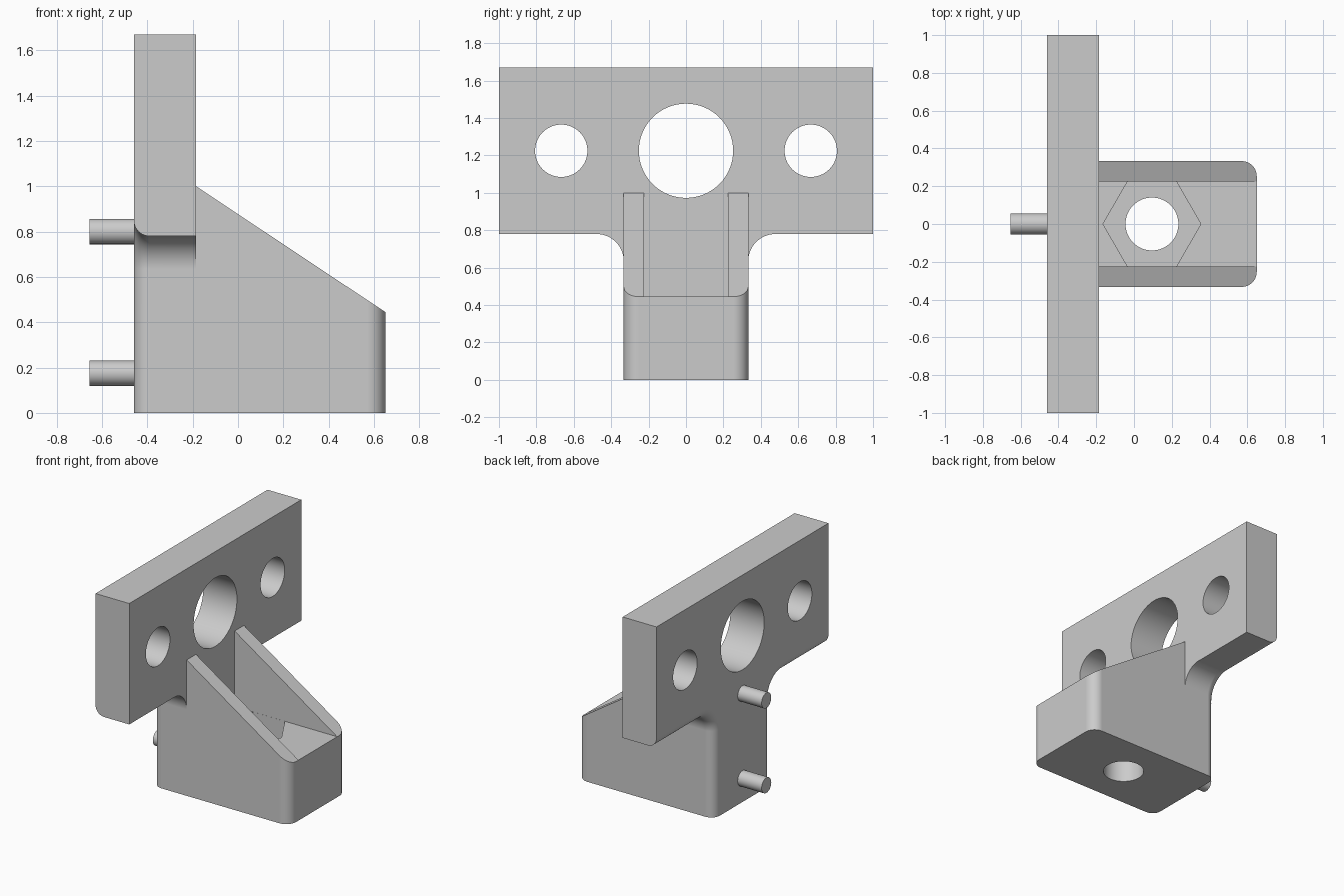
import bpy, bmesh
from math import sin, cos, pi, radians
from mathutils import Matrix, Vector

cube = bpy.data.objects.get("Cube")
if cube:
    bpy.data.objects.remove(cube, do_unlink=True)

grey = bpy.data.materials.new("light grey")
grey.use_nodes = True
grey.diffuse_color = (0.6, 0.6, 0.6, 1)
grey.node_tree.nodes["Principled BSDF"].inputs["Base Color"].default_value = (0.6, 0.6, 0.6, 1)


def prism(name, points, depth, round_edge=None, radius=0):
    """Extrude a closed outline of 3D points along depth; round the chosen edges."""
    bm = bmesh.new()
    face = bm.faces.new([bm.verts.new(p) for p in points])
    grown = bmesh.ops.extrude_face_region(bm, geom=[face])
    moved = [g for g in grown["geom"] if isinstance(g, bmesh.types.BMVert)]
    bmesh.ops.translate(bm, verts=moved, vec=depth)
    bmesh.ops.recalc_face_normals(bm, faces=bm.faces)
    if round_edge:
        edges = [e for e in bm.edges if round_edge(e.verts[0].co, e.verts[1].co)]
        bmesh.ops.bevel(bm, geom=edges, offset=radius, segments=10, profile=0.5,
                        affect='EDGES')
    mesh = bpy.data.meshes.new(name)
    bm.to_mesh(mesh)
    bm.free()
    mesh.materials.append(grey)
    obj = bpy.data.objects.new(name, mesh)
    bpy.context.collection.objects.link(obj)
    return obj


def cylinder(name, center, radius, length, axis, sides=64, turn=0):
    """Cylinder starting at center and running along axis (X or Z)."""
    ring = [(radius * cos(2 * pi * i / sides + turn), radius * sin(2 * pi * i / sides + turn))
            for i in range(sides)]
    c = Vector(center)
    if axis == 'X':
        return prism(name, [c + Vector((0, a, b)) for a, b in ring], (length, 0, 0))
    return prism(name, [c + Vector((a, b, 0)) for a, b in ring], (0, 0, length))


def combine(obj, other, operation):
    mod = obj.modifiers.new(operation, 'BOOLEAN')
    mod.operation, mod.solver, mod.object = operation, 'EXACT', other
    bpy.context.view_layer.objects.active = obj
    bpy.ops.object.modifier_apply(modifier=mod.name)
    bpy.data.objects.remove(other, do_unlink=True)


BACK, FACE, NOSE = -0.46, -0.185, 0.65
HALF, WALL, FLOOR, UNDER = 0.333, 0.225, 0.445, 0.78
FILLET = 0.145

# T-shaped back plate, with concave fillets under the arms
side = [(HALF, 0)]
for i in range(17):
    a = pi - i * pi / 32
    side.append((HALF + FILLET + FILLET * cos(a), UNDER - FILLET + FILLET * sin(a)))
side += [(1, UNDER), (1, 1.67)]
outline = side + [(-y, z) for y, z in reversed(side)]


def back_lower_edge(a, b):
    at_back = abs(a.x - BACK) < 1e-4 and abs(b.x - BACK) < 1e-4
    return at_back and max(a.z, b.z) < UNDER + 0.01 and max(a.z, b.z) > 0.01


bracket = prism("bracket", [(BACK, y, z) for y, z in outline], (FACE - BACK, 0, 0),
                back_lower_edge, 0.07)

# Sloped base block, overlapping into the plate
slope = (1.0 - FLOOR) / (NOSE - FACE)
start = FACE - 0.06
profile = [(start, 0), (NOSE, 0), (NOSE, FLOOR), (start, 1.0 + slope * 0.06)]
base = prism("base", [(x, -HALF, z) for x, z in profile], (0, 2 * HALF, 0),
             lambda a, b: abs(a.x - NOSE) < 1e-4 and abs(b.x - NOSE) < 1e-4
             and abs(a.z - b.z) > 0.1, 0.08)

# Channel between the two side walls
corners = [(-0.4, -WALL), (0.8, -WALL), (0.8, WALL), (-0.4, WALL)]
combine(base, prism("channel", [(x, y, FLOOR) for x, y in corners], (0, 0, 1)), 'DIFFERENCE')

combine(bracket, base, 'UNION')

# Hexagonal nut pocket and bolt hole
combine(bracket, cylinder("nut_pocket", (0.095, 0, 0.22), 0.259, 0.3, 'Z', 6), 'DIFFERENCE')
combine(bracket, cylinder("bolt_hole", (0.095, 0, -0.1), 0.14, 0.5, 'Z'), 'DIFFERENCE')

# Holes through the plate
for y, r in ((-0.667, 0.14), (0, 0.252), (0.667, 0.14)):
    combine(bracket, cylinder("plate_hole", (-0.6, y, 1.225), r, 0.6, 'X'), 'DIFFERENCE')

# Locating pins on the back
pins = [cylinder(name, (-0.655, 0, z), 0.056, 0.23, 'X', 48)
        for name, z in (("upper_pin", 0.8), ("lower_pin", 0.175))]

# Smooth the rounded faces, keep flats flat
for obj in [bracket] + pins:
    bpy.ops.object.select_all(action='DESELECT')
    obj.select_set(True)
    bpy.context.view_layer.objects.active = obj
    bpy.ops.object.shade_smooth_by_angle(angle=radians(25))
    mod = obj.modifiers.new("flat_normals", 'WEIGHTED_NORMAL')
    mod.weight = 100
    mod.keep_sharp = True
